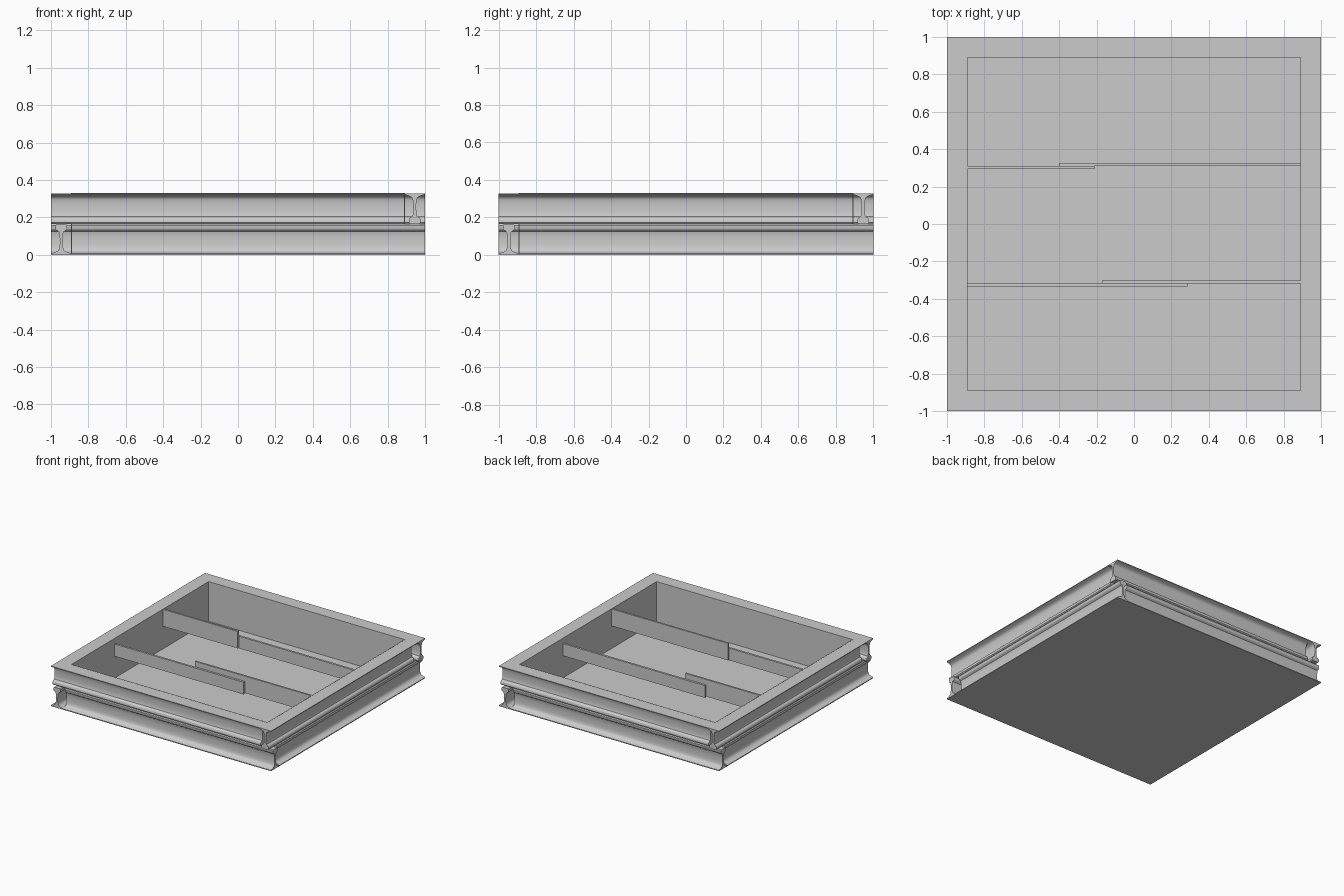
import bpy, bmesh, math
from mathutils import Matrix

if "Cube" in bpy.data.objects:
    bpy.data.objects.remove(bpy.data.objects["Cube"])

H = 0.33      # total height
IN = 0.89     # half width of the inner opening


def add_object(name, bm):
    bmesh.ops.recalc_face_normals(bm, faces=bm.faces)
    mesh = bpy.data.meshes.new(name)
    bm.to_mesh(mesh)
    bm.free()
    ob = bpy.data.objects.new(name, mesh)
    bpy.context.collection.objects.link(ob)
    return ob


def box(name, x0, x1, y0, y1, z0, z1, turn=0):
    bm = bmesh.new()
    m = (Matrix.Rotation(turn, 4, 'Z')
         @ Matrix.Translation(((x0 + x1) / 2, (y0 + y1) / 2, (z0 + z1) / 2))
         @ Matrix.Diagonal((x1 - x0, y1 - y0, z1 - z0, 1)))
    bmesh.ops.create_cube(bm, size=1, matrix=m)
    return add_object(name, bm)


# Rail cross-section (half): wide foot, thin web, small head
half = [(.055, .001), (.055, .007), (.03, .015), (.016, .023), (.011, .034),
        (.008, .055), (.008, .09), (.009, .11), (.013, .124), (.026, .132),
        (.031, .138), (.031, .157), (.025, .164)]
profile = half + [(-y, z) for y, z in reversed(half)]


def rail(name, matrix):
    bm = bmesh.new()
    ring = [bm.verts.new((-IN, y - .945, z)) for y, z in profile]
    face = bm.faces.new(ring)
    ext = bmesh.ops.extrude_face_region(bm, geom=[face], use_keep_orig=True)
    verts = [g for g in ext['geom'] if isinstance(g, bmesh.types.BMVert)]
    bmesh.ops.translate(bm, verts=verts, vec=(1 + IN, 0, 0))
    bm.transform(matrix)
    ob = add_object(name, bm)
    bpy.ops.object.select_all(action='DESELECT')
    ob.select_set(True)
    bpy.context.view_layer.objects.active = ob
    bpy.ops.object.shade_smooth_by_angle(angle=math.radians(40))


# Two pinwheel rail frames, the upper one upside down; flat liners inside
flip = Matrix.Translation((0, 0, H)) @ Matrix.Rotation(math.pi, 4, 'Y')
for k, side in enumerate(("front", "right", "back", "left")):
    a = k * math.pi / 2
    turn = Matrix.Rotation(a, 4, 'Z')
    rail("lower_rail_" + side, turn)
    rail("upper_rail_" + side, turn @ flip)
    box("lower_liner_" + side, -IN, IN, -IN - .003, -IN + .001, .002, H / 2, a)
    box("upper_liner_" + side, -IN, IN, -IN - .003, -IN + .001, H / 2, H, a)

# Floor plate
box("floor_plate", -1, 1, -1, 1, 0, .004)

# Overlapping divider boards, hung above the floor
box("divider_back_high", -IN, -.21, .295, .31, .19, H - .001)
box("divider_back_low", -.40, IN, .31, .327, .185, .285)
box("divider_front_high", -.17, IN, -.318, -.303, .19, H - .001)
box("divider_front_low", -IN, .285, -.335, -.318, .185, .285)
